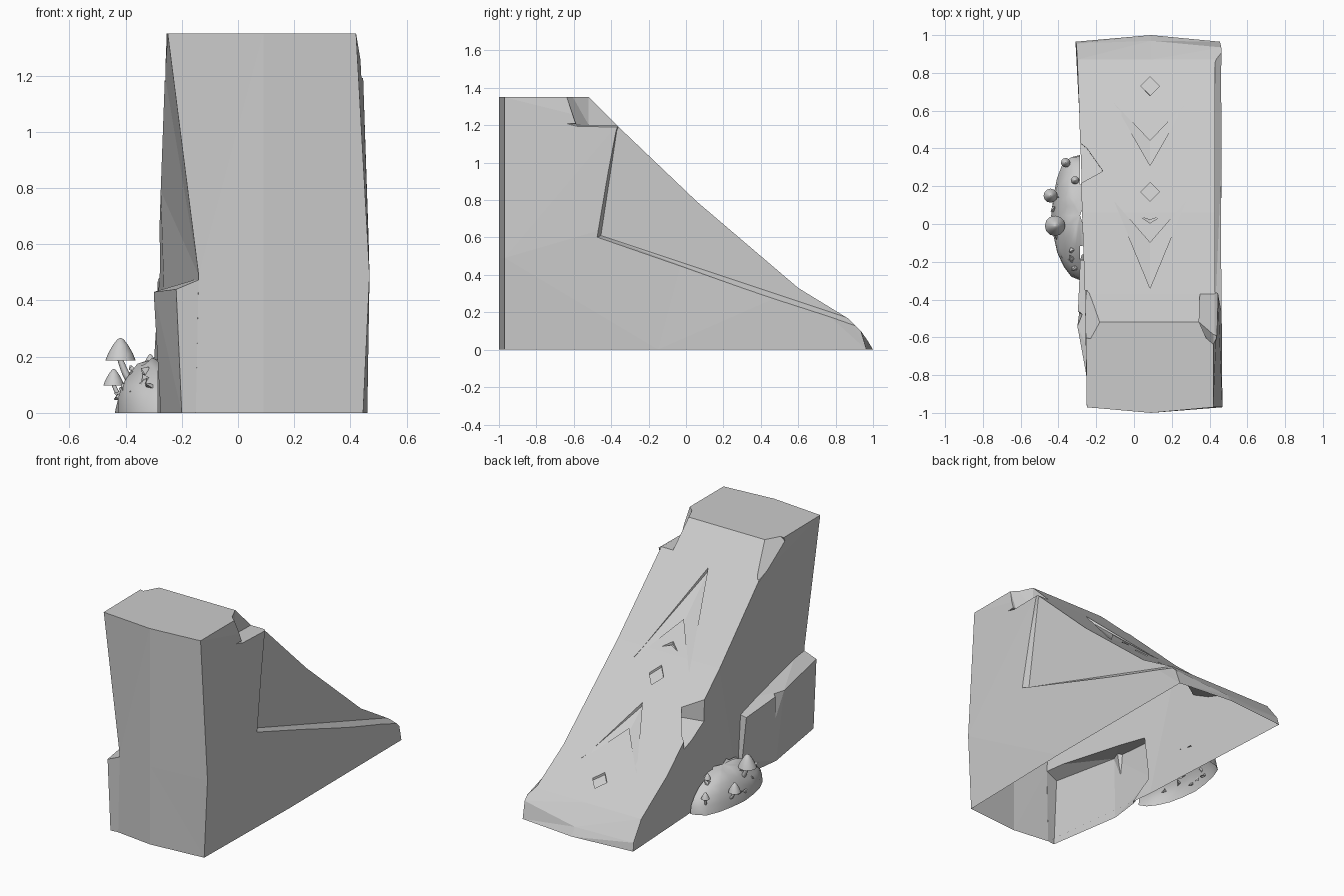
import bpy, bmesh, math, random
from mathutils import Vector

if "Cube" in bpy.data.objects:
    bpy.data.objects.remove(bpy.data.objects["Cube"])

random.seed(4)


def finish(bm, name):
    bmesh.ops.recalc_face_normals(bm, faces=bm.faces[:])
    me = bpy.data.meshes.new(name)
    bm.to_mesh(me)
    bm.free()
    ob = bpy.data.objects.new(name, me)
    bpy.context.collection.objects.link(ob)
    return ob


def hull(name, pts):
    bm = bmesh.new()
    for p in pts:
        bm.verts.new(p)
    bmesh.ops.convex_hull(bm, input=bm.verts[:])
    loose = [v for v in bm.verts if not v.link_faces]
    bmesh.ops.delete(bm, geom=loose, context='VERTS')
    return finish(bm, name)


def volume(me):
    bm = bmesh.new()
    bm.from_mesh(me)
    v = bm.calc_volume(signed=True)
    bm.free()
    return v


def boolean(target, tool, op='DIFFERENCE'):
    # try each solver until the result keeps a sensible volume
    v0 = volume(target.data)
    for solver in ('EXACT', 'MANIFOLD', 'FLOAT'):
        m = target.modifiers.new("cut", 'BOOLEAN')
        m.operation, m.object, m.solver = op, tool, solver
        bpy.context.view_layer.update()
        dg = bpy.context.evaluated_depsgraph_get()
        me = bpy.data.meshes.new_from_object(target.evaluated_get(dg))
        target.modifiers.clear()
        if abs(volume(me) - v0) < .15 * v0:
            target.data = me
            break
    bpy.data.objects.remove(tool)


def open_bottom(ob):
    bm = bmesh.new()
    bm.from_mesh(ob.data)
    low = [f for f in bm.faces if all(v.co.z < 0.002 for v in f.verts)]
    bmesh.ops.delete(bm, geom=low, context='FACES')
    bm.to_mesh(ob.data)
    bm.free()


# stone ramp: side profile (y, z) with x of the left and right edge at each point
profile = [(-.15, 0, -.25, .46), (-.97, 0, -.15, .445), (-.97, .49, -.14, .468),
           (-.97, 1.35, -.25, .42), (-.52, 1.35, -.255, .42), (-.37, 1.2, -.26, .445),
           (.06, .79, -.275, .46), (.6, .33, -.29, .465), (.87, .165, -.30, .465),
           (.935, .10, -.305, .462), (.965, 0, -.31, .455)]
bm = bmesh.new()
cols = [[], [], []]
for i, (y, z, xl, xr) in enumerate(profile):
    ym = y - .03 if i in (1, 2, 3) else y + (.035 if i > 8 else 0)
    zl, yl = (.05, .955) if i == 9 else (z, y)
    cols[0].append(bm.verts.new((xl, yl, zl)))
    cols[1].append(bm.verts.new((.09, ym, .05 if i == 9 else z)))
    cols[2].append(bm.verts.new((xr, y, z)))
n = len(profile)
for a, b in ((0, 1), (1, 2)):
    for i in range(n):
        j = (i + 1) % n
        bm.faces.new((cols[a][i], cols[a][j], cols[b][j], cols[b][i]))
bm.faces.new(cols[0])
bm.faces.new(cols[2])
bmesh.ops.recalc_face_normals(bm, faces=bm.faces[:])
bmesh.ops.triangulate(bm, faces=bm.faces[:])
ramp = finish(bm, "stone_ramp")

# protruding step low on the left (reaches below ground, trimmed after)
boolean(ramp, hull("step", [
    (-.20, -.975, 0), (-.22, -.975, .44), (-.30, -.54, .43), (-.275, -.5, 0),
    (-.285, -.19, .39), (-.275, -.16, .12), (-.25, -.3, 0), (-.1, -.965, .49),
    (-.1, -.2, .42), (-.1, -.965, .001), (-.1, -.2, .001)]), 'UNION')

# long triangular flake missing from the right side
boolean(ramp, hull("flake", [(x, y, z) for x, pts in (
    (.43, [(-.37, 1.17), (-.455, .61), (.88, .165), (1.0, .2), (-.3, 1.35)]),
    (.49, [(-.385, 1.17), (-.49, .595), (.95, .09), (1.05, .2), (-.3, 1.4)]))
    for y, z in pts]))

# broken corners at the top, and the crack beside the right one
boolean(ramp, hull("corner_right", [(x, y, z) for z in (1.2, 1.5) for x, y in (
    (.345, -.52), (.35, -.3), (.42, -.585 - (z - 1.2) * .35), (.6, -.6), (.6, -.3))]))
boolean(ramp, hull("crack", [
    (.5, -.84, 1.222), (.5, -.6, 1.165), (.5, -.36, 1.165), (.5, -.36, 1.21),
    (.5, -.57, 1.21), (.415, -.57, 1.205), (.415, -.36, 1.205)]))
boolean(ramp, hull("corner_left", [
    (-.17, -.515, 1.36), (-.2, -.6, 1.38), (-.28, -.62, 1.3), (-.25, -.35, 1.17),
    (-.17, -.45, 1.33), (-.4, -.35, 1.2), (-.4, -.5, 1.5), (-.2, -.4, 1.5)]))

# notch in the left edge of the slope
boolean(ramp, hull("notch", [
    (-.4, .15, .50), (-.4, .52, .38), (-.165, .28, .54), (-.25, .40, .44),
    (-.4, .15, 1), (-.4, .52, 1), (-.165, .28, 1), (-.25, .41, 1)]))

# small chip in the step
boolean(ramp, hull("chip", [
    (-.32, -.44, .46), (-.32, -.60, .46), (-.27, -.48, .46), (-.31, -.46, .1)]))


# shallow carved marks on the slope
def slope_z(y):
    pts = profile[4:9]
    for (y0, z0, *_), (y1, z1, *_) in zip(pts, pts[1:]):
        if y0 <= y <= y1:
            return z0 + (z1 - z0) * (y - y0) / (y1 - y0)
    return .2


def carve(outline, depths):
    bm = bmesh.new()
    lo = [bm.verts.new((x, y, slope_z(y) - d)) for (x, y), d in zip(outline, depths)]
    hi = [bm.verts.new((x, y, slope_z(y) + .1)) for x, y in outline]
    bm.faces.new(lo)
    bm.faces.new(hi)
    k = len(lo)
    for i in range(k):
        bm.faces.new((lo[i], lo[(i + 1) % k], hi[(i + 1) % k], hi[i]))
    bmesh.ops.triangulate(bm, faces=bm.faces[:])
    boolean(ramp, finish(bm, "mark"))


def arrow(tip, end, inner, half):
    c = .085
    carve([(c - half, end), (c, tip), (c + half, end), (c, inner)], [.004, .022, .004, .022])


arrow(.31, .64, .44, .19)
arrow(-.34, .12, -.10, .19)
arrow(.005, .04, .022, .055)
for cy in (.73, .17):
    carve([(.085 - .05, cy), (.085, cy - .05), (.085 + .05, cy), (.085, cy + .05)], [.014] * 4)
open_bottom(ramp)

# earth mound against the left side, open underneath
bm = bmesh.new()
bmesh.ops.create_uvsphere(bm, u_segments=20, v_segments=12, radius=1)
bmesh.ops.delete(bm, geom=[v for v in bm.verts if v.co.z < -.01 or v.co.x > .2], context='VERTS')
for v in bm.verts:
    k = random.uniform(.95, 1.04)
    v.co = Vector((-.285 + v.co.x * .15 * k, .045 + v.co.y * .335 * k, max(0, v.co.z * .195 * k)))
mound = finish(bm, "earth_mound")

# stones in the mound
for i in range(12):
    a, e = random.uniform(1.8, 4.5), random.uniform(.3, 1.0)
    c = Vector((-.285 + .15 * math.cos(a) * math.cos(e), .045 + .33 * math.sin(a) * math.cos(e),
                .19 * math.sin(e)))
    hull("pebble", [c + Vector([random.uniform(-.017, .017) for _ in range(3)]) for _ in range(8)])


# mushrooms: lathed cap on a curved stem
def mushroom(base, top, r, h):
    bm = bmesh.new()
    base, top = Vector(base), Vector(top)
    seg = 12
    rings = []
    for i in range(5):
        t = i / 4
        c = base.lerp(top, t)
        c.x = base.x + (top.x - base.x) * t ** .6
        rings.append((c, r * (.32 - .12 * t)))
    for f, dz in ((.8, -.01), (1, 0), (.82, .3), (.5, .68), (.2, .94), (.01, 1)):
        rings.append((top + Vector((0, 0, dz * h)), r * f))
    prev = None
    for c, rad in rings:
        ring = [bm.verts.new(c + Vector((math.cos(2 * math.pi * k / seg) * rad,
                                         math.sin(2 * math.pi * k / seg) * rad, 0))) for k in range(seg)]
        if prev:
            for k in range(seg):
                j = (k + 1) % seg
                bm.faces.new((prev[k], prev[j], ring[j], ring[k]))
        prev = ring
    bm.faces.new(prev)
    return finish(bm, "mushroom")


parts = [mound,
         mushroom((-.36, -.01, .09), (-.418, -.01, .187), .054, .08),
         mushroom((-.40, .15, .04), (-.442, .15, .098), .037, .058),
         mushroom((-.35, .31, .05), (-.362, .325, .10), .025, .04),
         mushroom((-.30, .23, .13), (-.312, .232, .175), .021, .035)]
for ob in parts:
    bpy.ops.object.select_all(action='DESELECT')
    ob.select_set(True)
    bpy.context.view_layer.objects.active = ob
    bpy.ops.object.shade_smooth_by_angle(angle=math.radians(40))
